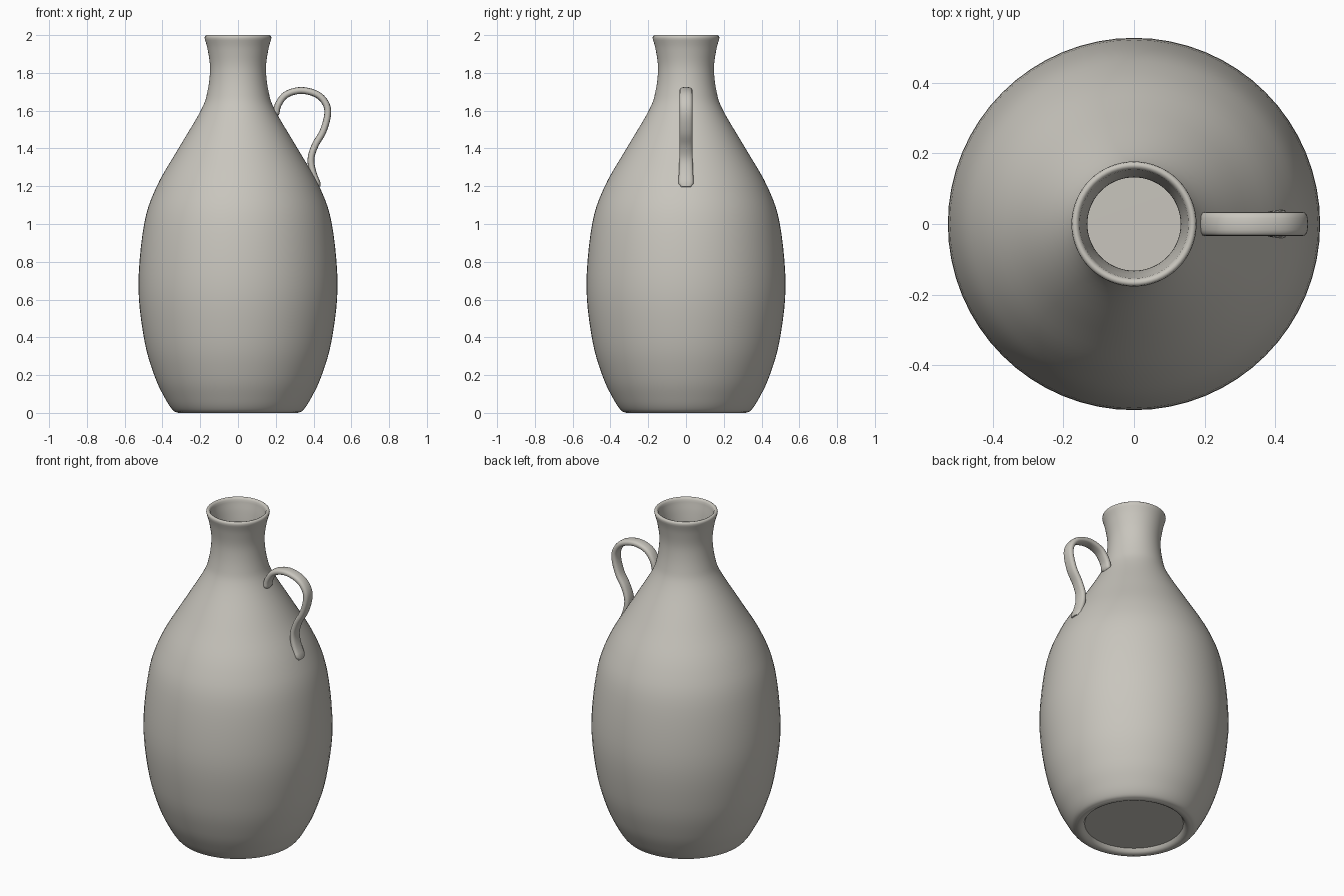
import bpy, bmesh, math
from mathutils import Vector

if "Cube" in bpy.data.objects:
    bpy.data.objects.remove(bpy.data.objects["Cube"], do_unlink=True)

clay = bpy.data.materials.new("warm grey clay")
clay.use_nodes = True
colour = (0.58, 0.56, 0.51, 1)
clay.diffuse_color = colour
clay.node_tree.nodes["Principled BSDF"].inputs["Base Color"].default_value = colour


def smooth_path(points, steps):
    """Catmull-Rom curve through 2D points."""
    p = [Vector(q) for q in points]
    p = [2 * p[0] - p[1]] + p + [2 * p[-1] - p[-2]]
    out = []
    for a, b, c, d in zip(p, p[1:], p[2:], p[3:]):
        for i in range(steps):
            t = i / steps
            out.append(0.5 * (2 * b + (c - a) * t + (2 * a - 5 * b + 4 * c - d) * t * t
                              + (3 * b - a - 3 * c + d) * t ** 3))
    return out + [p[-2]]


def skin(name, rings, angle):
    """Bridge rings of points, cap both ends and shade smooth."""
    bm = bmesh.new()
    loops = [[bm.verts.new(co) for co in ring] for ring in rings]
    n = len(loops[0])
    for lo, hi in zip(loops, loops[1:]):
        for i in range(n):
            j = (i + 1) % n
            bm.faces.new((lo[i], lo[j], hi[j], hi[i]))
    bm.faces.new(loops[0][::-1])
    bm.faces.new(loops[-1])
    bmesh.ops.recalc_face_normals(bm, faces=bm.faces)
    mesh = bpy.data.meshes.new(name)
    bm.to_mesh(mesh)
    bm.free()
    mesh.materials.append(clay)
    obj = bpy.data.objects.new(name, mesh)
    bpy.context.collection.objects.link(obj)
    bpy.ops.object.select_all(action="DESELECT")
    obj.select_set(True)
    bpy.context.view_layer.objects.active = obj
    bpy.ops.object.shade_smooth_by_angle(angle=math.radians(angle))
    return obj


# Bottle body: recessed foot, outer wall, rounded lip, inner wall and floor
foot = [(0.275, 0.025), (0.285, 0.008), (0.30, 0)]
outer = smooth_path([(0.315, 0), (0.345, 0.015), (0.385, 0.075), (0.44, 0.19),
                     (0.495, 0.38), (0.527, 0.67), (0.497, 1.0), (0.43, 1.2),
                     (0.315, 1.4), (0.197, 1.6), (0.162, 1.7), (0.148, 1.82),
                     (0.16, 1.92), (0.177, 1.985)], 5)
lip = [(0.175, 1.995), (0.168, 2.0), (0.16, 1.998), (0.154, 1.988)]
inner = smooth_path([(0.152, 1.975), (0.14, 1.91), (0.132, 1.82), (0.142, 1.7),
                     (0.178, 1.6), (0.295, 1.4), (0.41, 1.2), (0.477, 1.0),
                     (0.507, 0.67), (0.475, 0.38), (0.42, 0.19), (0.34, 0.06),
                     (0.28, 0.05)], 4)
SIDES = 64
turn = [2 * math.pi * i / SIDES for i in range(SIDES)]
skin("bottle_body", [[(r * math.cos(a), r * math.sin(a), z) for a in turn]
                     for r, z in foot + outer + lip + inner], 50)

# Handle: flattened strap swept along an S-shaped path
path = smooth_path([(0.20, 1.575), (0.212, 1.63), (0.255, 1.685), (0.335, 1.707),
                    (0.42, 1.685), (0.466, 1.635), (0.474, 1.575), (0.45, 1.49),
                    (0.41, 1.42), (0.387, 1.35), (0.395, 1.28), (0.427, 1.195)], 5)
rings = []
last = len(path) - 1
for k, p in enumerate(path):
    tangent = (path[min(k + 1, last)] - path[max(k - 1, 0)]).normalized()
    normal = Vector((-tangent.y, tangent.x))
    width = 0.034 + 0.006 * max(0, k / last - 0.75) * 4
    # Rounded tips shrink over the first and last rings
    tip = {0: 0.65, last: 0.65}.get(k, 1)
    ring = []
    for i in range(16):
        c, s = math.cos(math.tau * i / 16), math.sin(math.tau * i / 16)
        across = width * tip * math.copysign(abs(c) ** 0.75, c)
        q = p + normal * (0.018 * tip * math.copysign(abs(s) ** 0.75, s))
        ring.append((q.x, across, q.y))
    rings.append(ring)
skin("handle", rings, 60)
